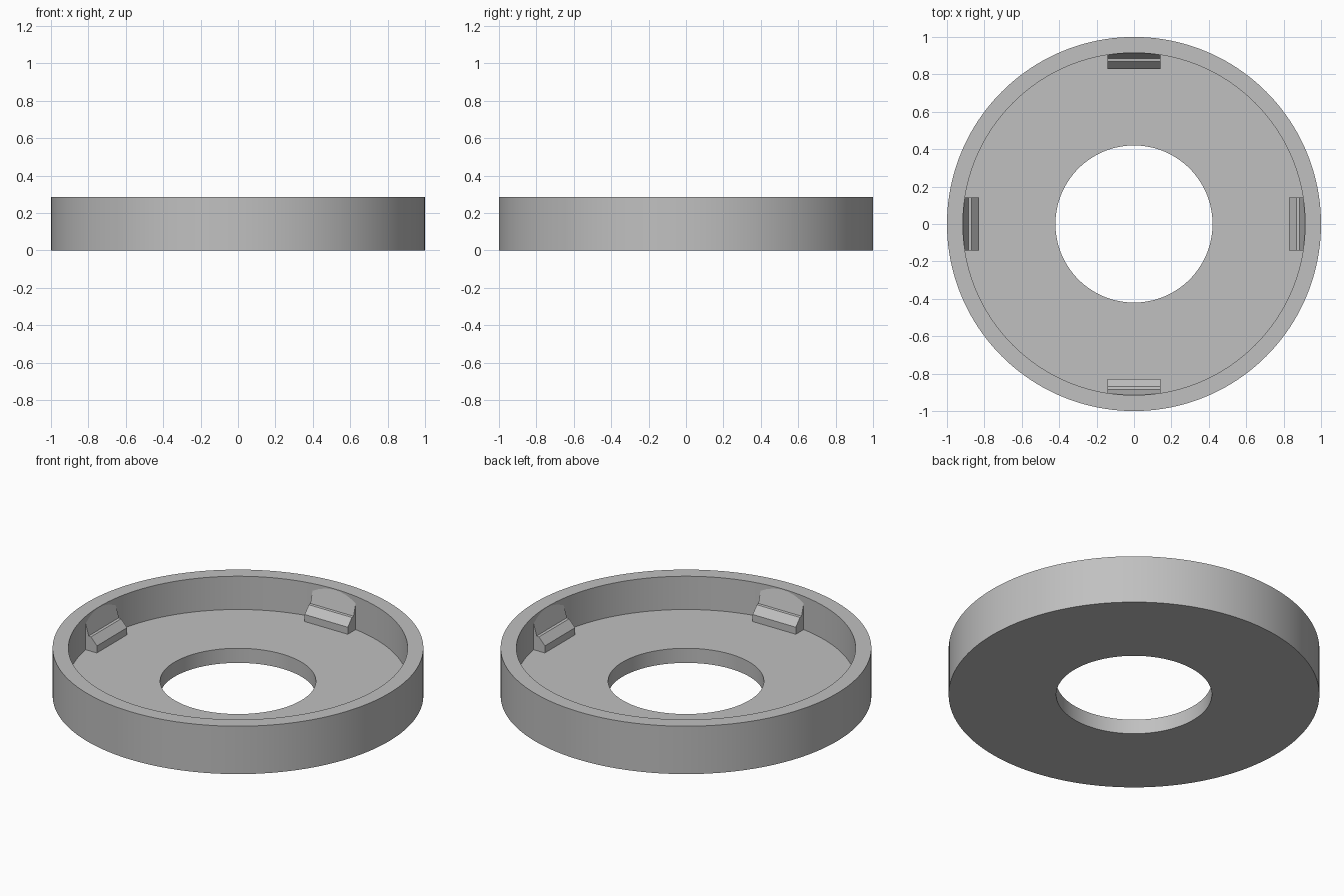
import bpy, bmesh, math
from mathutils import Matrix

if "Cube" in bpy.data.objects:
    bpy.data.objects.remove(bpy.data.objects["Cube"])

HEIGHT, FLOOR = 0.285, 0.087
R_OUT, R_IN, R_HOLE = 1.0, 0.915, 0.42
SEGMENTS = 160

grey = bpy.data.materials.new("light grey")
grey.diffuse_color = (0.53, 0.53, 0.53, 1)
grey.use_nodes = True
grey.node_tree.nodes["Principled BSDF"].inputs["Base Color"].default_value = grey.diffuse_color


def add_object(name, bm):
    bmesh.ops.recalc_face_normals(bm, faces=bm.faces)
    mesh = bpy.data.meshes.new(name)
    bm.to_mesh(mesh)
    bm.free()
    mesh.materials.append(grey)
    obj = bpy.data.objects.new(name, mesh)
    bpy.context.collection.objects.link(obj)
    return obj


def revolve(name, profile):
    """Closed (radius, z) profile turned around the z axis."""
    bm = bmesh.new()
    rings = []
    for i in range(SEGMENTS):
        a = 2 * math.pi * i / SEGMENTS
        rings.append([bm.verts.new((r * math.cos(a), r * math.sin(a), z)) for r, z in profile])
    n = len(profile)
    for i in range(SEGMENTS):
        a, b = rings[i], rings[(i + 1) % SEGMENTS]
        for j in range(n):
            k = (j + 1) % n
            bm.faces.new((a[j], b[j], b[k], a[k]))
    return add_object(name, bm)


def clip(name, profile, half_width, angle):
    """Closed (radius, z) profile extruded sideways, then turned into place."""
    bm = bmesh.new()
    face = bm.faces.new([bm.verts.new((r, -half_width, z)) for r, z in profile])
    out = bmesh.ops.extrude_face_region(bm, geom=[face])
    verts = [v for v in out["geom"] if isinstance(v, bmesh.types.BMVert)]
    bmesh.ops.translate(bm, verts=verts, vec=(0, 2 * half_width, 0))
    bmesh.ops.transform(bm, matrix=Matrix.Rotation(angle, 4, 'Z'), verts=bm.verts)
    return add_object(name, bm)


# Shallow dish with a raised rim and a round centre hole
dish = revolve("dish_with_rim", [
    (R_HOLE, 0), (R_OUT, 0), (R_OUT, HEIGHT),
    (R_IN, HEIGHT), (R_IN, FLOOR), (R_HOLE, FLOOR)])
bpy.context.view_layer.objects.active = dish
dish.select_set(True)
bpy.ops.object.shade_smooth_by_angle(angle=math.radians(30))

# Four snap clips: upright foot, slope, small ledge, steep slope up to the rim
clip_profile = [
    (0.83, 0.05), (0.83, 0.129), (0.869, 0.172), (0.884, 0.174),
    (0.915, 0.28), (0.95, 0.28), (0.95, 0.05)]
for i, side in enumerate(("right", "back", "left", "front")):
    clip("clip_" + side, clip_profile, 0.142, i * math.pi / 2)
